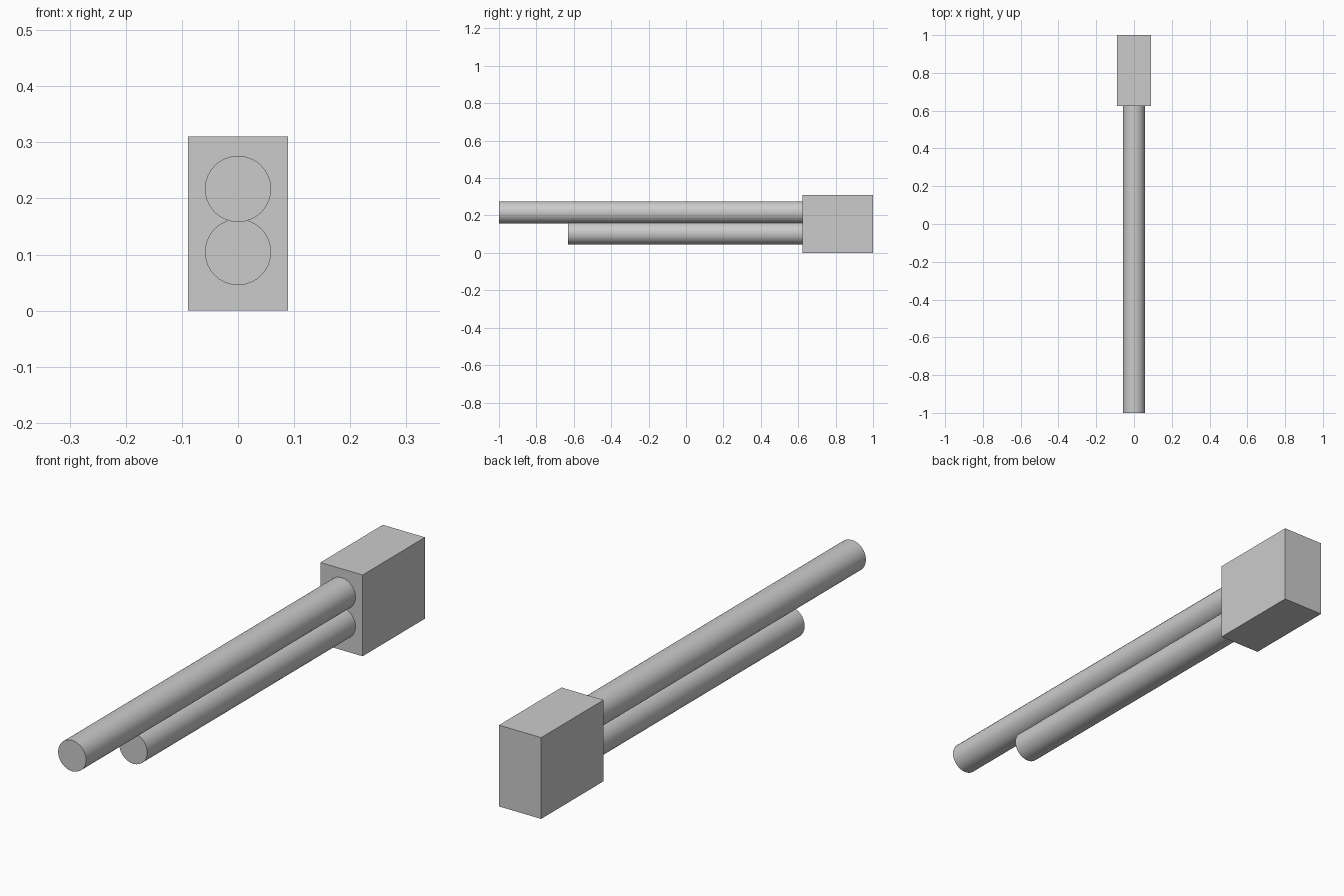
import bpy
from math import pi

if "Cube" in bpy.data.objects:
    bpy.data.objects.remove(bpy.data.objects["Cube"])

BLOCK_FRONT, BLOCK_BACK = 0.624, 1.0
ROD_RADIUS = 0.059


def rod(name, front_y, z):
    """Round rod running along y from front_y into the block."""
    back_y = BLOCK_FRONT + 0.002
    bpy.ops.mesh.primitive_cylinder_add(
        vertices=32, radius=ROD_RADIUS, depth=back_y - front_y,
        location=(0, (front_y + back_y) / 2, z), rotation=(pi / 2, 0, 0))
    bpy.context.object.name = name
    bpy.ops.object.transform_apply(location=False, rotation=True, scale=True)
    bpy.ops.object.shade_smooth_by_angle()


# Rear block
bpy.ops.mesh.primitive_cube_add(
    size=1, location=(0, (BLOCK_FRONT + BLOCK_BACK) / 2, 0.155))
block = bpy.context.object
block.name = "rear_block"
block.scale = (0.178, BLOCK_BACK - BLOCK_FRONT, 0.31)
bpy.ops.object.transform_apply(location=False, rotation=False, scale=True)

# Long upper rod and shorter lower rod
rod("upper_rod", -1.0, 0.217)
rod("lower_rod", -0.631, 0.1045)
